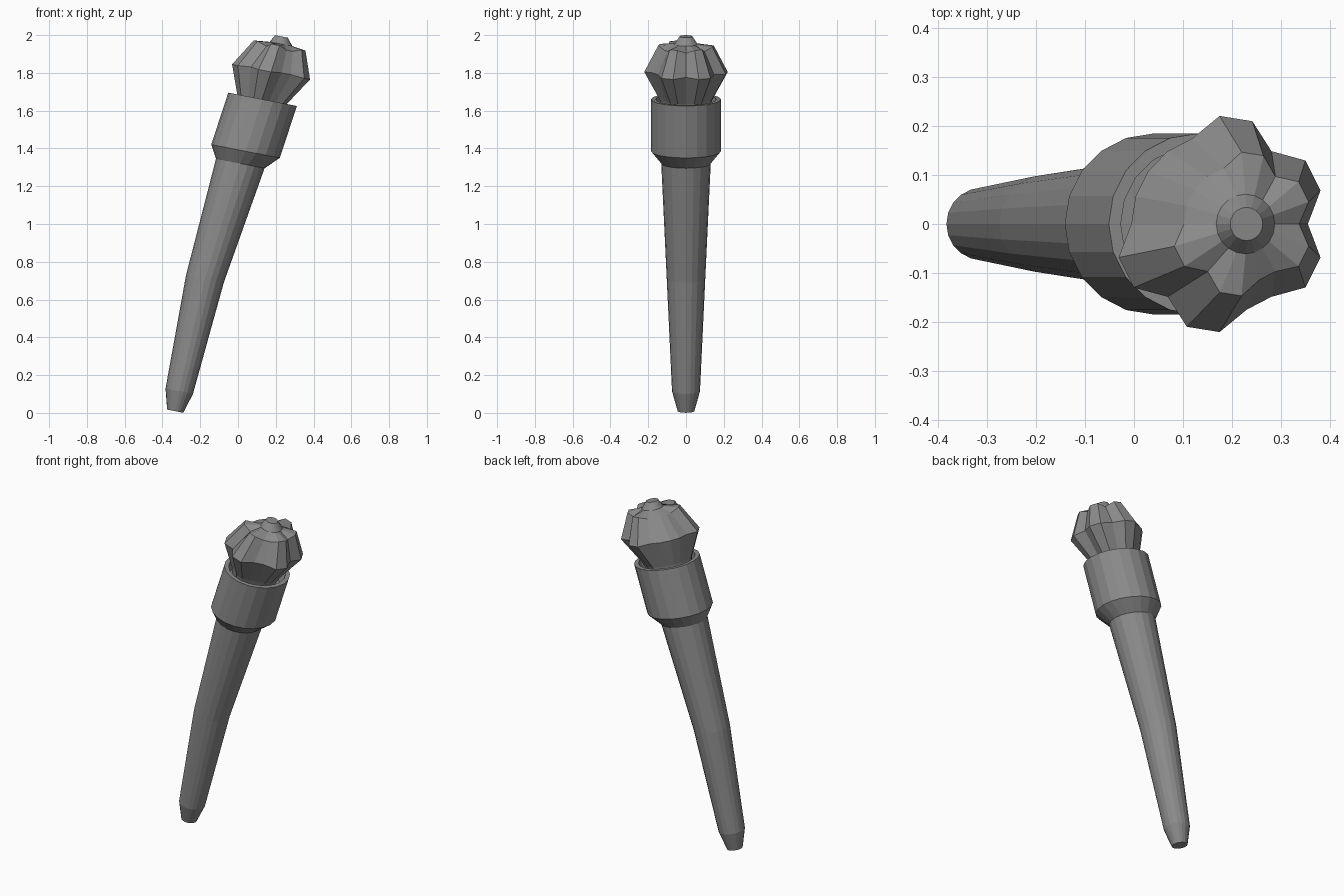
import bpy, bmesh, math

if "Cube" in bpy.data.objects:
    bpy.data.objects.remove(bpy.data.objects["Cube"])

SIDES = 20
TILT = math.radians(11)          # every cross-section leans towards +x
RIDGES = {1, 2, 4, 5, 11, 12, 14, 15, 18, 19}   # head ridges, plain on the far left

# Dark grey for the whole model
dark = bpy.data.materials.new("dark_grey")
dark.diffuse_color = (0.26, 0.26, 0.26, 1)
dark.use_nodes = True
dark.node_tree.nodes["Principled BSDF"].inputs["Base Color"].default_value = dark.diffuse_color


def loft(name, rings):
    """Skin tilted rings: (centre x, centre z, radius[, valley radius, valley lift])."""
    bm = bmesh.new()
    loops = []
    for cx, cz, radius, *valley in rings:
        loop = []
        for i in range(SIDES):
            r, lift = radius, 0
            if valley and i not in RIDGES:
                r, lift = valley
            a = 2 * math.pi * i / SIDES
            u = r * math.cos(a)
            loop.append(bm.verts.new((cx + u * math.cos(TILT), r * math.sin(a),
                                      cz + lift - u * math.sin(TILT))))
        loops.append(loop)
    for low, high in zip(loops, loops[1:]):
        for i in range(SIDES):
            j = (i + 1) % SIDES
            bm.faces.new((low[i], low[j], high[j], high[i]))
    bm.faces.new(loops[0][::-1])
    bm.faces.new(loops[-1])
    bmesh.ops.recalc_face_normals(bm, faces=bm.faces)
    mesh = bpy.data.meshes.new(name)
    bm.to_mesh(mesh)
    bm.free()
    mesh.materials.append(dark)
    obj = bpy.data.objects.new(name, mesh)
    bpy.context.collection.objects.link(obj)
    return obj


# Slightly bent, tapered handle with a blunt tip
loft("handle", [(-0.332, 0.009, 0.044), (-0.311, 0.115, 0.074),
                (-0.175, 0.71, 0.102), (0.012, 1.32, 0.131)])

# Cup-shaped collar: flared base, straight wall, flat rim, hollow inside
loft("collar", [(0.012, 1.32, 0.131), (0.04, 1.385, 0.185), (0.13, 1.66, 0.185),
                (0.13, 1.66, 0.16), (0.105, 1.585, 0.15)])

# Fluted head: paired ridges separated by sunken valleys, small knob on top
loft("head", [(0.10, 1.58, 0.115, 0.105, 0), (0.127, 1.66, 0.14, 0.125, 0),
              (0.175, 1.805, 0.221, 0.184, 0.006), (0.22, 1.945, 0.147, 0.12, -0.018),
              (0.228, 1.953, 0.061), (0.23, 1.993, 0.034)])
